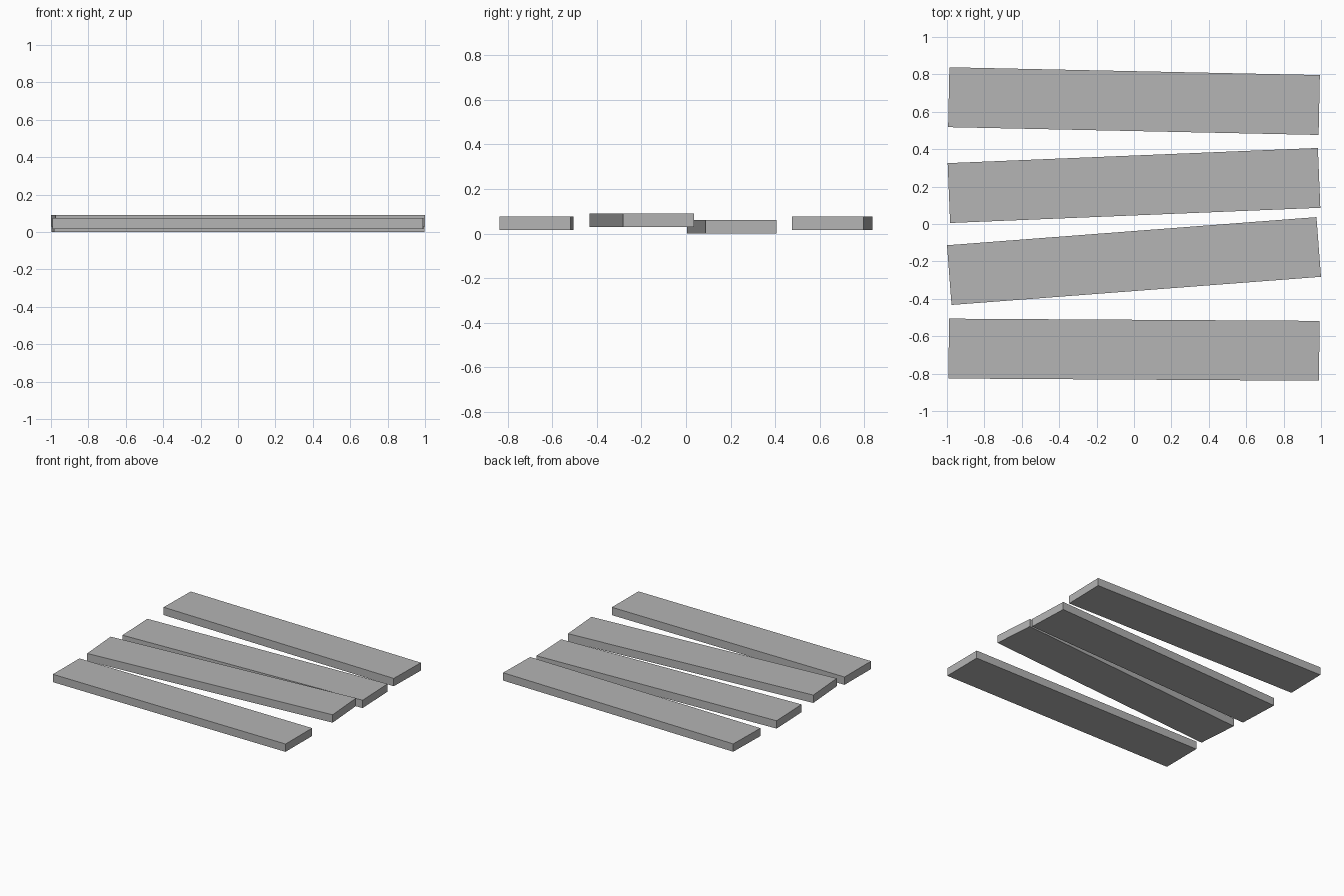
import bpy
import bmesh
from mathutils import Matrix

cube = bpy.data.objects.get("Cube")
if cube:
    bpy.data.objects.remove(cube, do_unlink=True)

LENGTH, WIDTH, THICK = 1.981, 0.32, 0.06

# Plain grey shared by every board
grey = bpy.data.materials.new("plain_grey")
grey.use_nodes = True
colour = (0.46, 0.46, 0.46, 1)
grey.diffuse_color = colour
grey.node_tree.nodes["Principled BSDF"].inputs["Base Color"].default_value = colour


def plank(name, y, bottom, angle):
    """A flat rectangular board, turned slightly about the vertical."""
    bm = bmesh.new()
    bmesh.ops.create_cube(bm, size=1, matrix=Matrix.Diagonal((LENGTH, WIDTH, THICK, 1)))
    mesh = bpy.data.meshes.new(name)
    bm.to_mesh(mesh)
    bm.free()
    mesh.materials.append(grey)
    board = bpy.data.objects.new(name, mesh)
    board.location = (0, y, bottom + THICK / 2)
    board.rotation_euler.z = angle
    bpy.context.collection.objects.link(board)


# Four loose boards, from back to front
plank("back_plank", 0.657, 0.016, -0.021)
plank("middle_back_plank", 0.206, 0.0, 0.041)
plank("middle_front_plank", -0.198, 0.03, 0.076)
plank("front_plank", -0.672, 0.016, -0.006)
